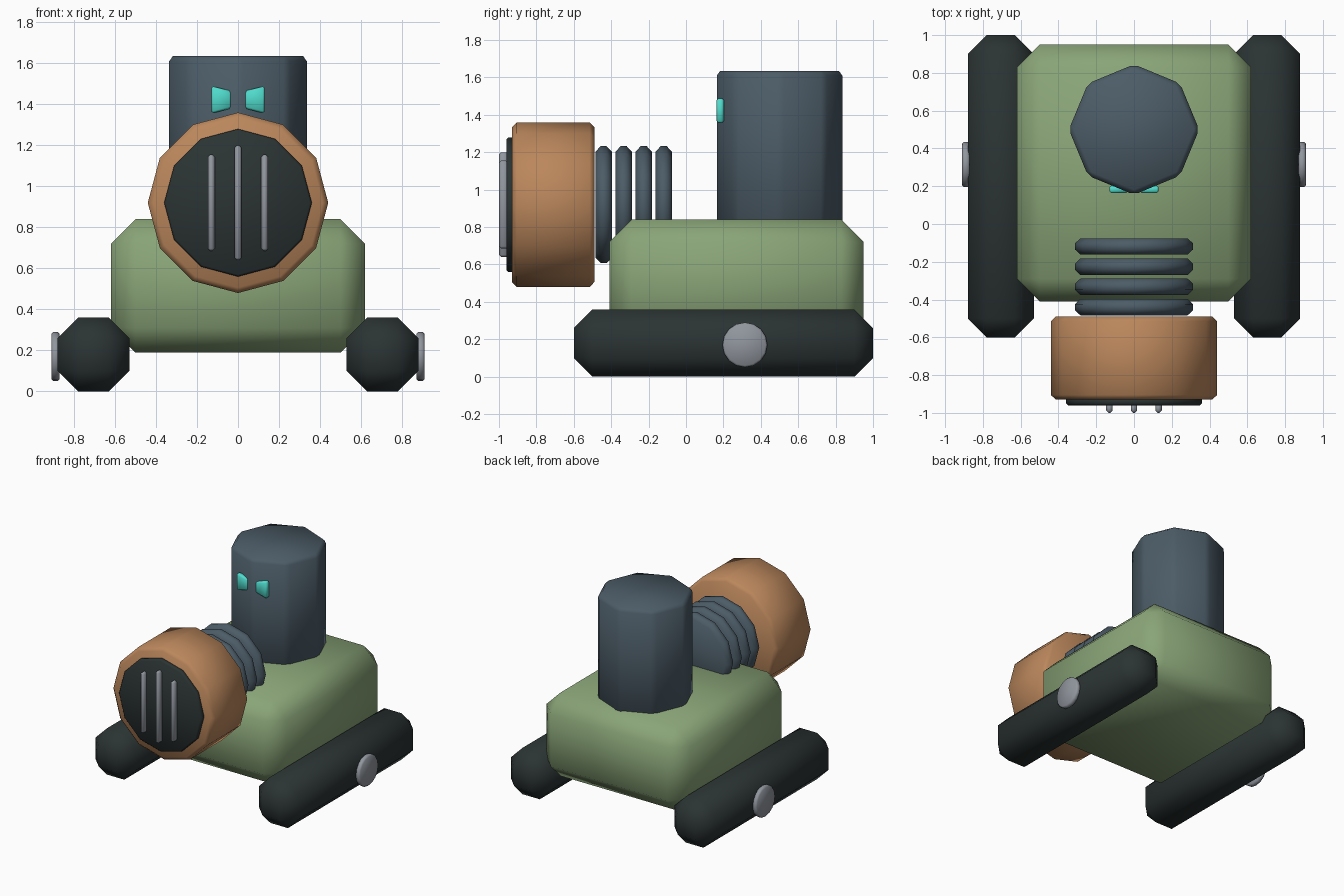
import bpy
import bmesh
from math import radians
from mathutils import Matrix, Vector

default = bpy.data.objects.get("Cube")
if default:
    bpy.data.objects.remove(default, do_unlink=True)


def material(name, rgb):
    linear = [((c / 255 + 0.055) / 1.055) ** 2.4 for c in rgb] + [1.0]
    mat = bpy.data.materials.new(name)
    mat.use_nodes = True
    mat.diffuse_color = linear
    shader = next(n for n in mat.node_tree.nodes if n.type == 'BSDF_PRINCIPLED')
    shader.inputs["Base Color"].default_value = linear
    return mat


GREEN = material("sage green", (138, 165, 120))
DARK = material("dark rubber", (43, 51, 51))
COPPER = material("copper brown", (187, 135, 92))
SLATE = material("slate blue", (76, 92, 103))
STEEL = material("light steel", (145, 150, 158))
TEAL = material("bright teal", (80, 220, 205))


def finish(name, bm, mat, bevel):
    """Chamfer the hard edges, then make a softly shaded object."""
    hard = [e for e in bm.edges if e.calc_face_angle(0) > radians(35)]
    bmesh.ops.bevel(bm, geom=hard, offset=bevel, segments=1,
                    profile=0.5, affect='EDGES', clamp_overlap=True)
    bmesh.ops.recalc_face_normals(bm, faces=bm.faces)
    mesh = bpy.data.meshes.new(name)
    bm.to_mesh(mesh)
    bm.free()
    mesh.materials.append(mat)
    obj = bpy.data.objects.new(name, mesh)
    bpy.context.collection.objects.link(obj)
    bpy.ops.object.select_all(action='DESELECT')
    obj.select_set(True)
    bpy.context.view_layer.objects.active = obj
    bpy.ops.object.shade_smooth_by_angle(angle=radians(58))
    return obj


def box(name, low, high, mat, bevel):
    low, high = Vector(low), Vector(high)
    bm = bmesh.new()
    bmesh.ops.create_cube(bm, size=1)
    for v in bm.verts:
        v.co = (low + high) / 2 + v.co * (high - low)
    return finish(name, bm, mat, bevel)


def cylinder(name, centre, radius, depth, sides, axis, mat, bevel):
    turn = {'X': Matrix.Rotation(radians(90), 4, 'Y'),
            'Y': Matrix.Rotation(radians(90), 4, 'X'),
            'Z': Matrix()}[axis]
    bm = bmesh.new()
    bmesh.ops.create_cone(bm, cap_ends=True, segments=sides, radius1=radius,
                          radius2=radius, depth=depth,
                          matrix=Matrix.Translation(centre) @ turn)
    return finish(name, bm, mat, bevel)


# Body and head
box("body", (-0.62, -0.41, 0.19), (0.62, 0.95, 0.84), GREEN, 0.12)
cylinder("head", (0, 0.5, 1.215), 0.345, 0.84, 8, 'Z', SLATE, 0.025)

# Ribbed neck leading to the drum
for i in range(4):
    cylinder(f"neck_ring_{i + 1}", (0, -0.44 + i * 0.107, 0.92),
             0.313, 0.087, 12, 'Y', SLATE, 0.028)

# Drum with its grille
cylinder("drum", (0, -0.71, 0.92), 0.44, 0.44, 12, 'Y', COPPER, 0.025)
cylinder("grille_plate", (0, -0.94, 0.92), 0.36, 0.04, 12, 'Y', DARK, 0.01)
for name, x, half in (("right", -0.13, 0.235), ("middle", 0, 0.28), ("left", 0.13, 0.235)):
    box(f"{name}_grille_bar", (x - 0.017, -1.0, 0.92 - half),
        (x + 0.017, -0.95, 0.92 + half), STEEL, 0.012)

# Mirrored tracks, hubs and eyes
for side, s in (("left", 1), ("right", -1)):
    xs = sorted((s * 0.53, s * 0.88))
    box(f"{side}_track", (xs[0], -0.6, 0), (xs[1], 1.0, 0.36), DARK, 0.1)
    cylinder(f"{side}_hub", (s * 0.89, 0.315, 0.17), 0.12, 0.04, 16, 'X', STEEL, 0.01)

    bm = bmesh.new()
    outline = [(0.033, 1.38), (0.13, 1.355), (0.13, 1.49), (0.033, 1.465)]
    face = bm.faces.new([bm.verts.new((s * x, 0.163, z)) for x, z in outline])
    grown = bmesh.ops.extrude_face_region(bm, geom=[face], use_keep_orig=True)
    for v in grown["geom"]:
        if isinstance(v, bmesh.types.BMVert):
            v.co.y += 0.04
    bmesh.ops.recalc_face_normals(bm, faces=bm.faces)
    finish(f"{side}_eye", bm, TEAL, 0.01)
